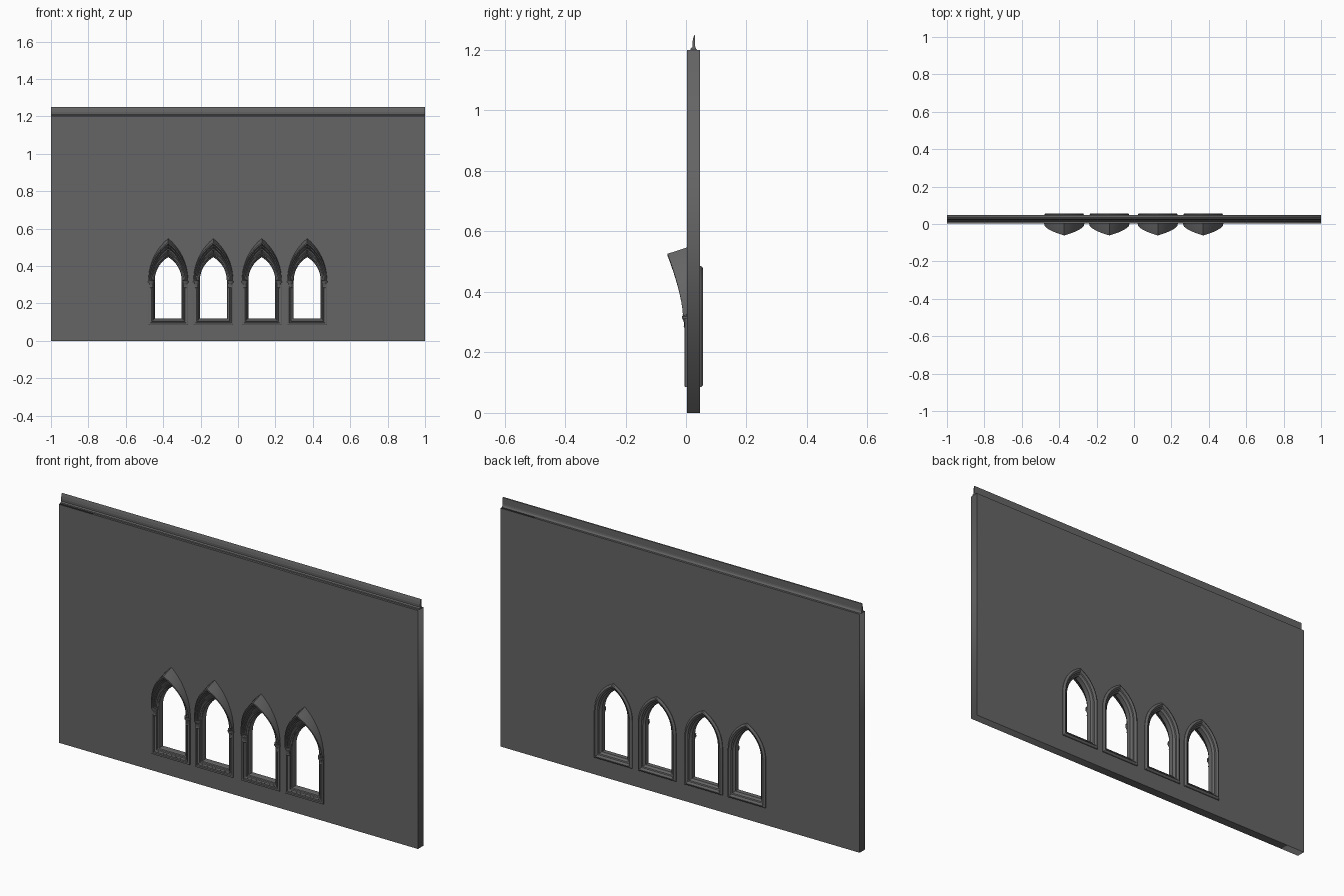
import bpy, bmesh, math

if "Cube" in bpy.data.objects:
    bpy.data.objects.remove(bpy.data.objects["Cube"])

stone = bpy.data.materials.new("dark grey stone")
stone.diffuse_color = (0.13, 0.13, 0.133, 1)
stone.use_nodes = True
stone.node_tree.nodes["Principled BSDF"].inputs["Base Color"].default_value = stone.diffuse_color

CENTRES = (-0.373, -0.132, 0.127, 0.37)
W, SILL, SPRING, RISE, N = 0.072, 0.12, 0.322, 0.125, 10   # opening size
FRONT, BACK = 0.003, 0.047                                 # wall faces


def add(name, bm, x=0.0, smooth=False):
    bmesh.ops.recalc_face_normals(bm, faces=bm.faces)
    me = bpy.data.meshes.new(name)
    bm.to_mesh(me)
    bm.free()
    me.materials.append(stone)
    ob = bpy.data.objects.new(name, me)
    ob.location.x = x
    bpy.context.collection.objects.link(ob)
    if smooth:
        bpy.context.view_layer.objects.active = ob
        ob.select_set(True)
        bpy.ops.object.shade_smooth_by_angle(angle=math.radians(25))
        ob.select_set(False)
    return ob


def arch(w, rise):
    """Pointed arch from right springing over the apex to the left one."""
    c = (rise * rise - w * w) / (2 * w)
    r, end = w + c, math.atan2(rise, c)
    right = [(r * math.cos(end * i / N) - c, r * math.sin(end * i / N)) for i in range(N + 1)]
    right[-1] = (0.0, rise)
    return right + [(-x, z) for x, z in right[-2::-1]]


def opening(d):
    """Closed window outline, grown outward by d."""
    c = (RISE ** 2 - W ** 2) / (2 * W)
    w = W + d
    rise = math.sqrt((w + c) ** 2 - c * c)
    return [(-w, SILL - d), (w, SILL - d)] + [(x, z + SPRING) for x, z in arch(w, rise)]


def loft(bm, rows, wrap_row=False):
    """Skin rows of points; the section (row to row) is always closed."""
    v = [[bm.verts.new(p) for p in row] for row in rows]
    n, m = len(v), len(v[0])
    for i in range(n):
        for j in range(m if wrap_row else m - 1):
            a, b = v[i], v[(i + 1) % n]
            k = (j + 1) % m
            bm.faces.new((a[j], a[k], b[k], b[j]))
    if not wrap_row:
        bm.faces.new([r[0] for r in v])
        bm.faces.new([r[-1] for r in v])


# wall slab with four pointed openings
cu = bpy.data.curves.new("wall_outline", 'CURVE')
cu.dimensions, cu.fill_mode = '2D', 'BOTH'
cu.extrude = (BACK - FRONT) / 2
loops = [[(-1, 0), (1, 0), (1, 1.2), (-1, 1.2)]]
loops += [[(x + cx, z) for x, z in opening(0.02)] for cx in CENTRES]
for pts in loops:
    sp = cu.splines.new('POLY')
    sp.points.add(len(pts) - 1)
    for p, (x, z) in zip(sp.points, pts):
        p.co = (x, z, 0, 1)
    sp.use_cyclic_u = True
tmp = bpy.data.objects.new("wall_outline", cu)
bpy.context.collection.objects.link(tmp)
bpy.context.view_layer.update()
me = bpy.data.meshes.new_from_object(tmp.evaluated_get(bpy.context.evaluated_depsgraph_get()))
bpy.data.objects.remove(tmp)
bm = bmesh.new()
bm.from_mesh(me)
for v in bm.verts:
    v.co = (v.co.x, (FRONT + BACK) / 2 - v.co.z, v.co.y)
bmesh.ops.remove_doubles(bm, verts=bm.verts, dist=1e-5)
add("wall", bm)

# moulded crest rail along the wall top
CREST = [(0.014, 1.2), (0.015, 1.205), (0.022, 1.209), (0.021, 1.222), (0.023, 1.236),
         (0.027, 1.249), (0.030, 1.247), (0.030, 1.215), (0.031, 1.208), (0.036, 1.2)]
bm = bmesh.new()
loft(bm, [[(-1, y, z), (1, y, z)] for y, z in CREST])
add("crest_rail", bm)

# frame section: (offset from opening, y), front mouldings then back ones
FRAME = [(0.034, 0.010), (0.034, -0.003), (0.031, -0.005), (0.024, -0.005), (0.022, 0.001),
         (0.017, 0.002), (0.015, -0.001), (0.010, 0.001), (0.008, 0.008), (0.003, 0.010),
         (0.000, 0.016), (0.000, 0.038), (0.005, 0.041), (0.009, 0.047), (0.015, 0.049),
         (0.018, 0.054), (0.024, 0.057), (0.030, 0.055), (0.034, 0.050), (0.034, 0.040)]

# hood section: (half width, rise, fixed y, share of the projection)
HOOD = [(0.106, 0.225, 0.010, 0), (0.106, 0.225, 0.003, 0), (0.105, 0.204, 0.0, 1),
        (0.100, 0.197, 0.0, 1), (0.097, 0.188, 0.0, 0.72), (0.092, 0.182, 0.0, 0.68),
        (0.090, 0.172, 0.002, 0.42), (0.086, 0.164, 0.002, 0.36), (0.083, 0.152, 0.004, 0.15),
        (0.077, 0.136, 0.008, 0), (0.077, 0.136, 0.016, 0)]

# capital: (radius, z)
CAPITAL = [(0.009, 0.282), (0.011, 0.285), (0.009, 0.289), (0.010, 0.300), (0.014, 0.310),
           (0.016, 0.313), (0.016, 0.319), (0.013, 0.322), (0.016, 0.326)]

for k, cx in enumerate(CENTRES, 1):
    bm = bmesh.new()
    loft(bm, [[(x, y, z) for x, z in opening(d)] for d, y in FRAME], True)
    add(f"window_frame_{k}", bm, cx, True)

    # hood that leans further out towards the apex
    bm = bmesh.new()
    rows = []
    for w, rise, y, share in HOOD:
        rows.append([(x, y - share * (0.010 + 0.051 * (z / rise) ** 1.5), z + SPRING)
                     for x, z in arch(w, rise)])
    loft(bm, rows)
    add(f"arch_hood_{k}", bm, cx, True)

    # capitals at both springings
    bm = bmesh.new()
    for side in (-1, 1):
        rings = [[bm.verts.new((side * 0.092 + r * math.cos(a * math.pi / 6),
                                0.003 + r * math.sin(a * math.pi / 6), z)) for a in range(12)]
                 for r, z in CAPITAL]
        for a, b in zip(rings, rings[1:]):
            for j in range(12):
                bm.faces.new((a[j], a[(j + 1) % 12], b[(j + 1) % 12], b[j]))
        bm.faces.new(rings[0])
        bm.faces.new(rings[-1])
    add(f"capitals_{k}", bm, cx, True)
